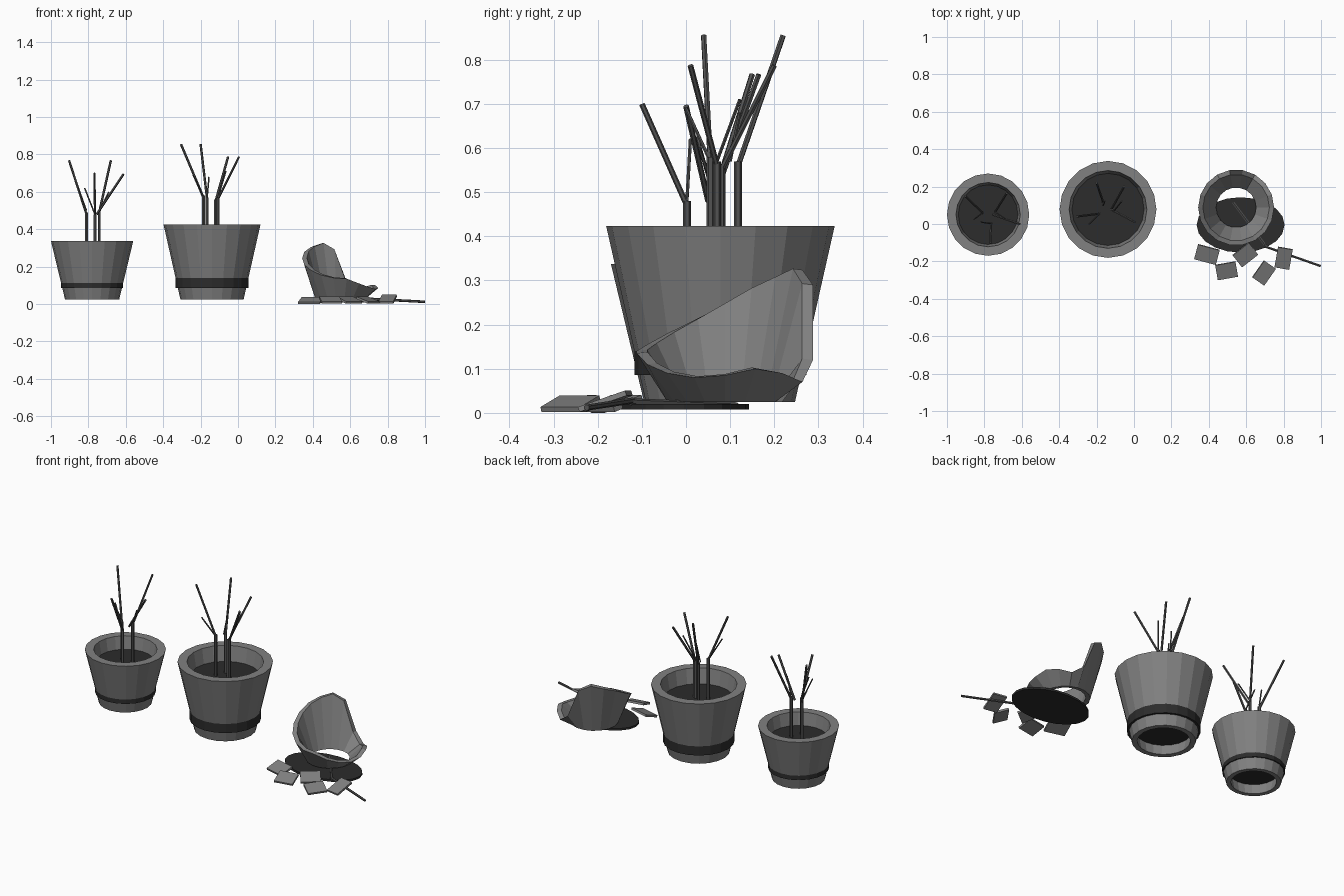
import bpy, bmesh, math
from mathutils import Vector, Matrix

if "Cube" in bpy.data.objects:
    bpy.data.objects.remove(bpy.data.objects["Cube"])


def mat(name, c):
    m = bpy.data.materials.new(name)
    m.diffuse_color = (*c, 1)
    m.use_nodes = True
    m.node_tree.nodes["Principled BSDF"].inputs["Base Color"].default_value = m.diffuse_color
    return m


CLAY = mat("grey_clay", (0.22, 0.22, 0.22))
SOIL = mat("dark_soil", (0.025, 0.025, 0.025))
WOOD = mat("dry_wood", (0.085, 0.085, 0.085))


def finish(bm, name, material):
    bmesh.ops.recalc_face_normals(bm, faces=bm.faces)
    me = bpy.data.meshes.new(name)
    bm.to_mesh(me)
    bm.free()
    me.materials.append(material)
    ob = bpy.data.objects.new(name, me)
    bpy.context.collection.objects.link(ob)
    return ob


def ring_wall(name, cx, cy, rings, n):
    """Closed hollow wall; each ring is (radius, z or list of z per vertex)."""
    bm = bmesh.new()
    loops = []
    for r, z in rings:
        loop = []
        for i in range(n):
            a = 2 * math.pi * i / n
            h = z[i] if isinstance(z, list) else z
            loop.append(bm.verts.new((cx + r * math.cos(a), cy + r * math.sin(a), h)))
        loops.append(loop)
    for k in range(len(loops)):
        p, q = loops[k], loops[(k + 1) % len(loops)]
        for i in range(n):
            j = (i + 1) % n
            bm.faces.new((p[i], p[j], q[j], q[i]))
    return finish(bm, name, CLAY)


def disc(name, cx, cy, rx, ry, z0, z1, n=20):
    bm = bmesh.new()
    bmesh.ops.create_cone(bm, cap_ends=True, segments=n, radius1=1, radius2=1, depth=1)
    m = Matrix.Translation((cx, cy, (z0 + z1) / 2)) @ Matrix.Diagonal((rx, ry, z1 - z0, 1))
    bmesh.ops.transform(bm, matrix=m, verts=bm.verts)
    return finish(bm, name, SOIL)


def sticks(name, parts, sides=6):
    """Round sticks between point pairs: (start, end, radius)."""
    bm = bmesh.new()
    for a, b, r in parts:
        a, b = Vector(a), Vector(b)
        d = b - a
        rot = d.to_track_quat('Z', 'Y').to_matrix().to_4x4()
        bmesh.ops.create_cone(bm, cap_ends=True, segments=sides, radius1=r, radius2=r,
                              depth=d.length, matrix=Matrix.Translation((a + b) / 2) @ rot)
    return finish(bm, name, WOOD)


# whole pots: open clay wall plus a soil plug that shows as a band near the base
for name, cx, cy, r0, r1, top, ri0, ri1, rs, zs in (
        ("small", -0.78, 0.05, 0.145, 0.22, 0.337, 0.12, 0.172, 0.166, 0.262),
        ("large", -0.139, 0.078, 0.169, 0.259, 0.424, 0.14, 0.208, 0.195, 0.335)):
    ring_wall(name + "_pot", cx, cy, [(r0, 0.025), (r1, top), (ri1, top), (ri0, 0.025)], 20)
    disc(name + "_pot_soil", cx, cy, rs, rs, 0.086, zs)

# dead plant in the small pot
T, B, W = 0.009, 0.0065, 0.004
sticks("small_plant", [
    ((-0.81, 0.06, 0.25), (-0.81, 0.06, 0.49), T),
    ((-0.765, 0.002, 0.25), (-0.765, 0.002, 0.48), T),
    ((-0.742, 0.065, 0.25), (-0.742, 0.065, 0.50), T),
    ((-0.81, 0.06, 0.48), (-0.903, 0.15, 0.767), B),
    ((-0.765, 0.002, 0.47), (-0.767, -0.10, 0.70), B),
    ((-0.742, 0.065, 0.49), (-0.68, 0.165, 0.767), B),
    ((-0.755, 0.05, 0.48), (-0.612, 0.0, 0.695), B),
    ((-0.81, 0.06, 0.50), (-0.855, 0.025, 0.625), W),
    ((-0.765, 0.002, 0.48), (-0.82, 0.01, 0.62), W),
    ((-0.742, 0.065, 0.50), (-0.69, 0.03, 0.60), W)])

# dead plant in the large pot
sticks("large_plant", [
    ((-0.185, 0.055, 0.32), (-0.185, 0.055, 0.58), T),
    ((-0.165, 0.118, 0.32), (-0.165, 0.118, 0.57), T),
    ((-0.107, 0.07, 0.32), (-0.107, 0.07, 0.57), T),
    ((-0.12, 0.08, 0.32), (-0.12, 0.08, 0.56), T),
    ((-0.185, 0.055, 0.57), (-0.305, 0.04, 0.855), B),
    ((-0.165, 0.118, 0.56), (-0.20, 0.22, 0.855), B),
    ((-0.12, 0.08, 0.55), (-0.053, 0.20, 0.787), B),
    ((-0.107, 0.07, 0.56), (0.005, 0.01, 0.787), B),
    ((-0.185, 0.055, 0.57), (-0.24, 0.0, 0.69), W),
    ((-0.165, 0.10, 0.57), (-0.155, 0.122, 0.68), W),
    ((-0.107, 0.07, 0.57), (-0.065, 0.122, 0.71), W)])

# broken pot: jagged top edge, high at the back left
edge = [.085, .10, .09, .07, .12, .29, .324, .305, .28,
        .245, .21, .18, .155, .14, .135, .11, .09, .08]
ring_wall("broken_pot", 0.546, 0.088,
          [(0.132, 0.025), (0.203, edge), (0.178, [z + 0.003 for z in edge]), (0.107, 0.03)], 18)
disc("spilled_soil", 0.57, -0.005, 0.235, 0.148, 0.008, 0.02)

# loose shards: x, y, turn, width, depth
for i, (x, y, turn, w, d) in enumerate((
        (0.39, -0.163, -15, 0.12, 0.085), (0.495, -0.25, 10, 0.11, 0.085),
        (0.595, -0.165, 38, 0.11, 0.085), (0.695, -0.262, 55, 0.11, 0.08),
        (0.80, -0.183, -10, 0.08, 0.115))):
    bm = bmesh.new()
    bmesh.ops.create_cube(bm, size=1)
    m = (Matrix.Rotation(math.radians(turn), 4, 'Z') @ Matrix.Rotation(0.33, 4, 'X')
         @ Matrix.Diagonal((w, d, 0.012, 1)))
    bmesh.ops.transform(bm, matrix=m, verts=bm.verts)
    low = min(v.co.z for v in bm.verts)
    bmesh.ops.translate(bm, vec=(x, y, 0.002 - low if i else -low), verts=bm.verts)
    finish(bm, f"shard_{i + 1}", CLAY)

# fallen branch beside the broken pot
sticks("fallen_branch", [
    ((0.53, 0.115, 0.016), (0.71, -0.125, 0.025), 0.008),
    ((0.70, -0.12, 0.028), (0.998, -0.225, 0.012), 0.007)])
